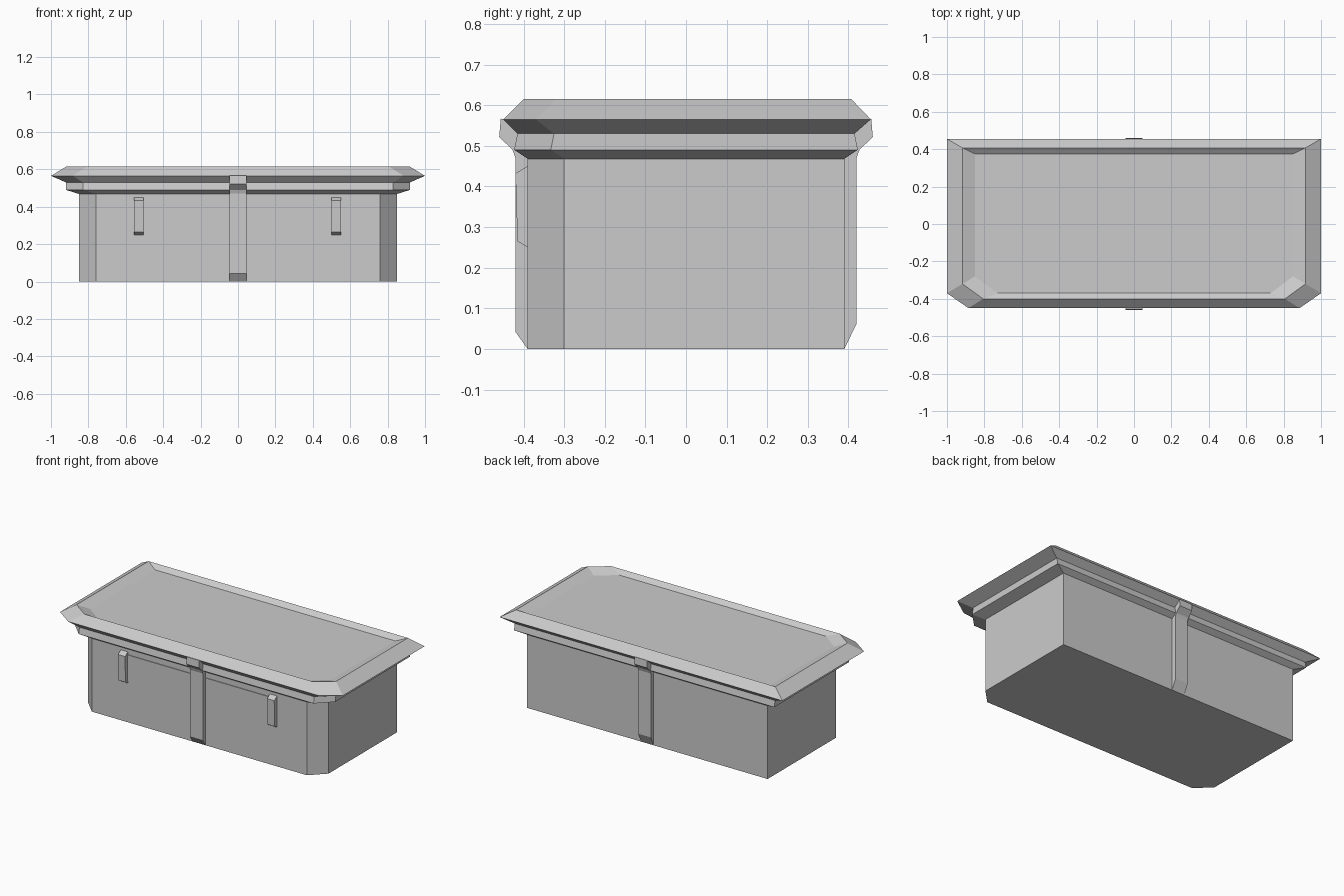
import bpy, bmesh

if "Cube" in bpy.data.objects:
    bpy.data.objects.remove(bpy.data.objects["Cube"])


def finish(name, bm):
    bmesh.ops.recalc_face_normals(bm, faces=bm.faces)
    mesh = bpy.data.meshes.new(name)
    bm.to_mesh(mesh)
    bm.free()
    ob = bpy.data.objects.new(name, mesh)
    bpy.context.collection.objects.link(ob)
    return ob


def loft(name, rings):
    """Stack outlines with square back corners and cut front corners.
    Each ring: z, half width, back y, front y, corner cut in x, corner cut in y."""
    bm = bmesh.new()
    loops = []
    for z, w, b, f, cx, cy in rings:
        half = [(w - cx, -f), (w, -f + cy), (w, b)]
        pts = half + [(-x, y) for x, y in reversed(half)]
        loops.append([bm.verts.new((x, y, z)) for x, y in pts])
    for lo, hi in zip(loops, loops[1:]):
        for i in range(6):
            j = (i + 1) % 6
            bm.faces.new((lo[i], lo[j], hi[j], hi[i]))
    bm.faces.new(loops[0])
    bm.faces.new(loops[-1])
    return finish(name, bm)


def extrude_x(name, profile, x0, x1):
    """Extrude a closed (y, z) profile along x."""
    bm = bmesh.new()
    a, b = ([bm.verts.new((x, y, z)) for y, z in profile] for x in (x0, x1))
    n = len(profile)
    bm.faces.new(a)
    bm.faces.new(b)
    for i in range(n):
        j = (i + 1) % n
        bm.faces.new((a[i], a[j], b[j], b[i]))
    return finish(name, bm)


# Chest body
loft("chest_body", [
    (0.00, 0.85, 0.39, 0.39, 0.09, 0.09),
    (0.47, 0.85, 0.39, 0.39, 0.09, 0.09),
])

# Lid: flared ledge, neck, overhanging rim and shallow recessed top
loft("lid", [
    (0.468, 0.85, 0.39, 0.39, 0.09, 0.09),
    (0.49, 0.92, 0.423, 0.423, 0.09, 0.09),
    (0.53, 0.92, 0.415, 0.415, 0.09, 0.09),
    (0.565, 1.00, 0.455, 0.45, 0.115, 0.08),
    (0.615, 0.917, 0.407, 0.40, 0.11, 0.08),
    (0.59, 0.85, 0.375, 0.37, 0.12, 0.09),
])

# Straps front and back
for side, name, foot in ((-1, "front_strap", 0.042), (1, "back_strap", 0.062)):
    profile = [(0.385, 0), (0.39, 0), (0.42, foot), (0.42, 0.47), (0.427, 0.49),
               (0.46, 0.522), (0.456, 0.567), (0.42, 0.56), (0.385, 0.52)]
    extrude_x(name, [(side * y, z) for y, z in profile], -0.045, 0.045)

# Handle brackets and the thin plate between them
bracket = [(-0.385, 0.25), (-0.39, 0.25), (-0.415, 0.265),
           (-0.42, 0.432), (-0.39, 0.45), (-0.385, 0.45)]
for name, x in (("left_bracket", -0.53), ("right_bracket", 0.525)):
    extrude_x(name, bracket, x - 0.025, x + 0.025)
extrude_x("front_plate", [(-0.385, 0.265), (-0.394, 0.265),
                          (-0.394, 0.432), (-0.385, 0.432)], -0.51, 0.505)
